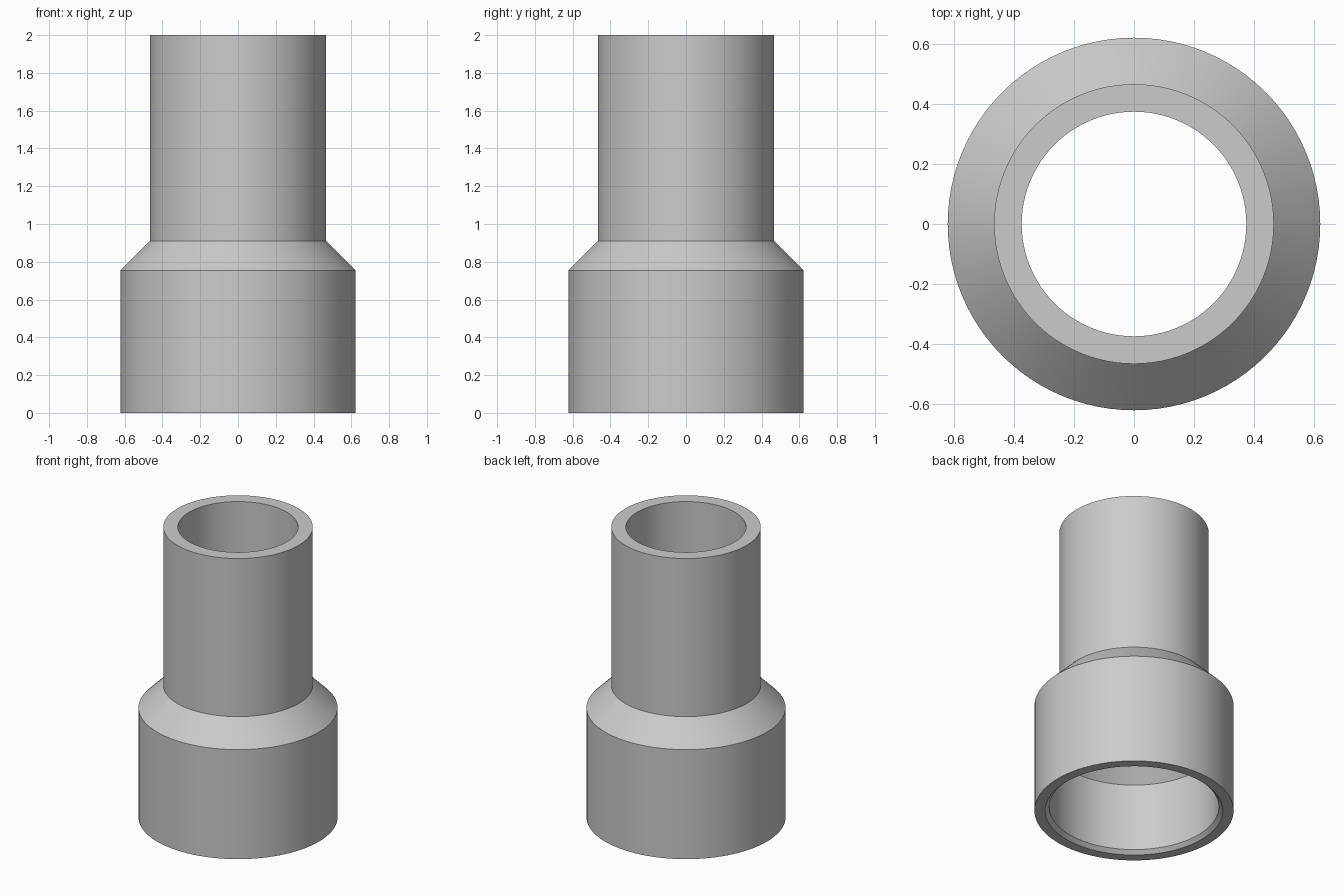
import bpy
import bmesh
import math

cube = bpy.data.objects.get("Cube")
if cube:
    bpy.data.objects.remove(cube, do_unlink=True)

SEGMENTS = 96
OUTER_SOCKET, INNER_SOCKET = 0.622, 0.53
OUTER_PIPE, INNER_PIPE = 0.467, 0.375
CHAMFER = 0.025

# Plain grey material
grey = bpy.data.materials.new("plain grey")
grey.use_nodes = True
colour = (0.6, 0.6, 0.6, 1.0)
grey.diffuse_color = colour
grey.node_tree.nodes["Principled BSDF"].inputs["Base Color"].default_value = colour


def lathe(name, profile, material):
    """Revolve a closed (radius, height) profile around the z axis."""
    bm = bmesh.new()
    verts = [bm.verts.new((r, 0, z)) for r, z in profile]
    edges = [bm.edges.new((a, b)) for a, b in zip(verts, verts[1:] + verts[:1])]
    bmesh.ops.spin(bm, geom=verts + edges, cent=(0, 0, 0), axis=(0, 0, 1),
                   angle=math.tau, steps=SEGMENTS, use_merge=False)
    bmesh.ops.remove_doubles(bm, verts=bm.verts[:], dist=0.0001)
    bmesh.ops.recalc_face_normals(bm, faces=bm.faces[:])
    mesh = bpy.data.meshes.new(name)
    bm.to_mesh(mesh)
    bm.free()
    mesh.materials.append(material)
    obj = bpy.data.objects.new(name, mesh)
    bpy.context.collection.objects.link(obj)
    bpy.ops.object.select_all(action="DESELECT")
    obj.select_set(True)
    bpy.context.view_layer.objects.active = obj
    bpy.ops.object.shade_smooth_by_angle(angle=math.radians(20))
    return obj


# Wide socket, sloped shoulder and narrow pipe, then back down the bore
lathe("pipe_reducer", [
    (OUTER_SOCKET, 0),
    (OUTER_SOCKET, 0.755),
    (OUTER_PIPE, 0.91),
    (OUTER_PIPE, 2),
    (INNER_PIPE, 2),
    (INNER_PIPE, 0.67),
    (INNER_SOCKET, 0.49),
    (INNER_SOCKET, CHAMFER),
    (INNER_SOCKET + CHAMFER, 0),
], grey)
